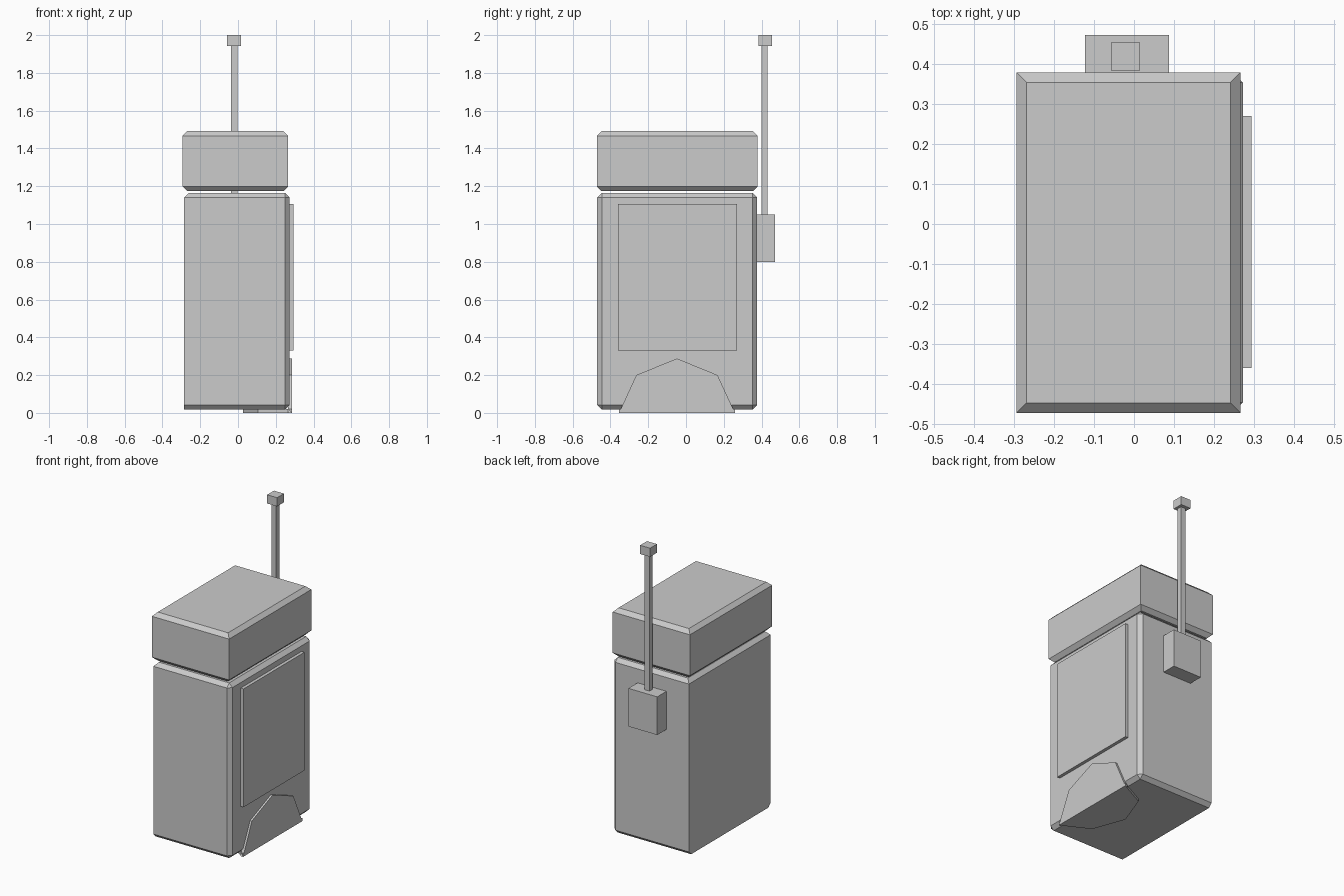
import bpy, bmesh
from mathutils import Vector

if "Cube" in bpy.data.objects:
    bpy.data.objects.remove(bpy.data.objects["Cube"])


def finish(name, bm):
    bmesh.ops.recalc_face_normals(bm, faces=bm.faces)
    mesh = bpy.data.meshes.new(name)
    bm.to_mesh(mesh)
    bm.free()
    obj = bpy.data.objects.new(name, mesh)
    bpy.context.collection.objects.link(obj)
    return obj


def box(name, lo, hi, chamfer=0, pick=None):
    """Box between two corners; chamfers the edges whose signed direction passes pick."""
    lo, hi = Vector(lo), Vector(hi)
    bm = bmesh.new()
    bmesh.ops.create_cube(bm, size=2)
    if chamfer:
        mids = {e: (e.verts[0].co + e.verts[1].co) / 2 for e in bm.edges}
        chosen = [e for e, m in mids.items() if pick(m)]
    for v in bm.verts:
        v.co = Vector([(a + b) / 2 + c * (b - a) / 2 for a, b, c in zip(lo, hi, v.co)])
    if chamfer:
        bmesh.ops.bevel(bm, geom=chosen, offset=chamfer, offset_type='OFFSET',
                        segments=1, affect='EDGES')
    return finish(name, bm)


def plate(name, points, direction):
    """Flat outline given thickness along a direction."""
    bm = bmesh.new()
    face = bm.faces.new([bm.verts.new(p) for p in points])
    new = bmesh.ops.extrude_face_region(bm, geom=[face], use_keep_orig=True)["geom"]
    bmesh.ops.translate(bm, vec=direction,
                        verts=[g for g in new if isinstance(g, bmesh.types.BMVert)])
    return finish(name, bm)


# Main body: left upright edges and left bottom edge stay sharp
box("body", (-0.285, -0.47, 0.017), (0.272, 0.377, 1.165), 0.024,
    lambda m: m.x > 0.5 or m.z > 0.5 or (m.z < -0.5 and m.x > -0.5))

# Lid floating just above the body, chamfered around top and bottom
box("lid", (-0.294, -0.472, 1.174), (0.266, 0.379, 1.492), 0.025,
    lambda m: abs(m.z) > 0.5)

# Raised panel on the right side
box("side_panel", (0.26, -0.36, 0.33), (0.293, 0.27, 1.105))

# Half-octagon patch wrapping from the right side under the base
arc = [(-0.355, 0.0), (-0.263, 0.2), (-0.048, 0.288), (0.167, 0.2), (0.259, 0.0)]
plate("side_patch", [(0.265, y, z) for y, z in arc], (0.02, 0, 0))
plate("base_patch", [(0.285 - d * 0.9, y, 0) for y, d in arc], (0, 0, 0.02))

# Antenna on the back
box("antenna_mount", (-0.122, 0.365, 0.80), (0.087, 0.472, 1.05))
box("antenna_rod", (-0.038, 0.40, 1.04), (-0.003, 0.432, 1.96))
box("antenna_tip", (-0.057, 0.383, 1.943), (0.015, 0.454, 2.0))
